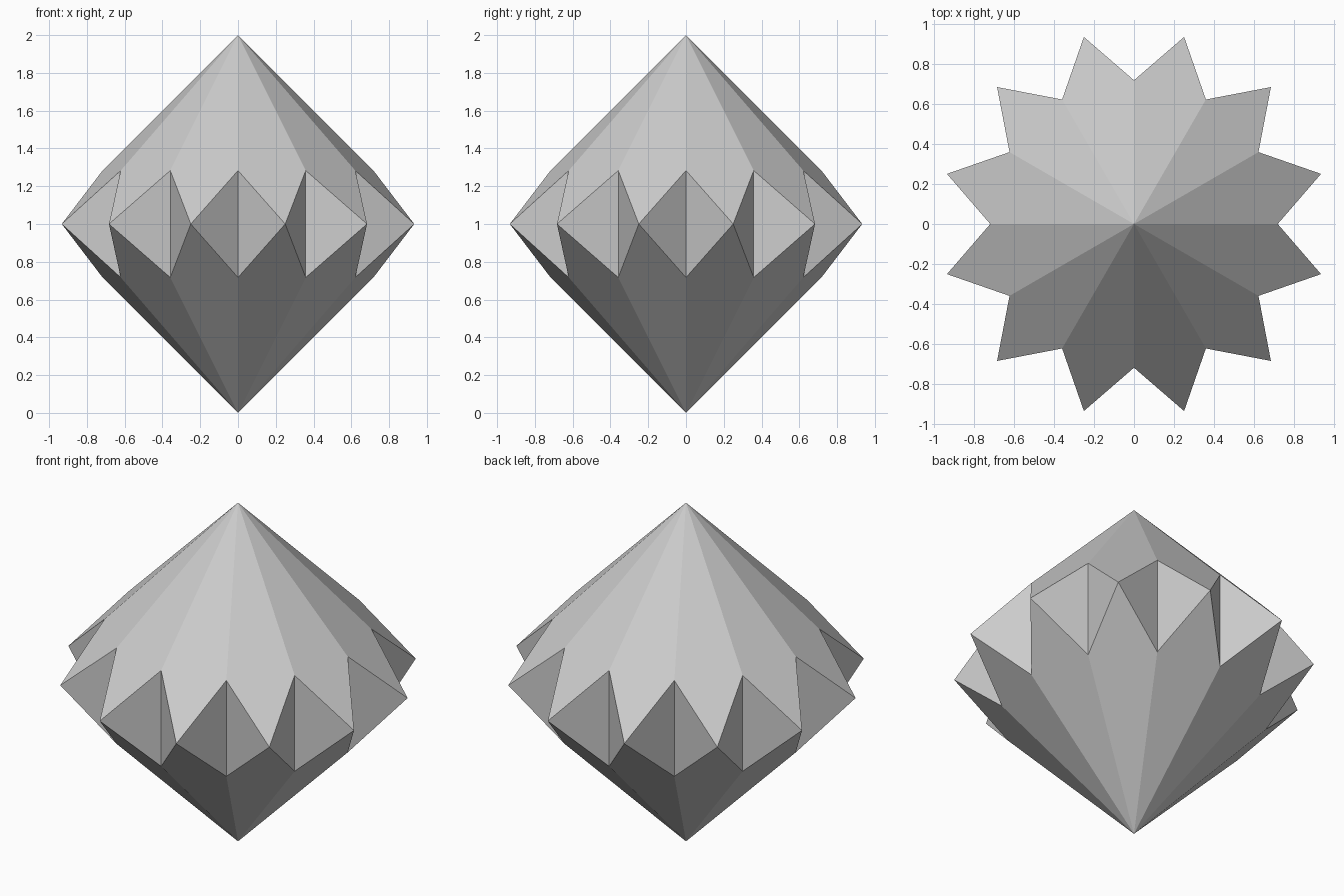
import bpy, bmesh
from math import cos, sin, pi

if "Cube" in bpy.data.objects:
    bpy.data.objects.remove(bpy.data.objects["Cube"])

N = 12                 # star points
OUTER = cos(pi / N)    # radius of the points at mid height
INNER = 0.717          # radius of the notches (keeps kite faces planar)

bm = bmesh.new()


def ring(radius, z, offset):
    return [bm.verts.new((radius * cos((i + offset) * 2 * pi / N),
                          radius * sin((i + offset) * 2 * pi / N), z))
            for i in range(N)]


# Two apexes, the notch rings and the ring of star points
top, bottom = bm.verts.new((0, 0, 2)), bm.verts.new((0, 0, 0))
upper = ring(INNER, 2 - INNER, 0)
lower = ring(INNER, INNER, 0)
tips = ring(OUTER, 1, 0.5)

for i in range(N):
    j = (i + 1) % N
    # Upper and lower kite faces
    bm.faces.new((top, upper[i], tips[i], upper[j]))
    bm.faces.new((bottom, lower[j], tips[i], lower[i]))
    # Two triangular notch walls beside each tip
    bm.faces.new((upper[i], lower[i], tips[i]))
    bm.faces.new((upper[j], tips[i], lower[j]))

bmesh.ops.recalc_face_normals(bm, faces=bm.faces)
mesh = bpy.data.meshes.new("star_bipyramid")
bm.to_mesh(mesh)
bm.free()
bpy.context.collection.objects.link(bpy.data.objects.new("star_bipyramid", mesh))
